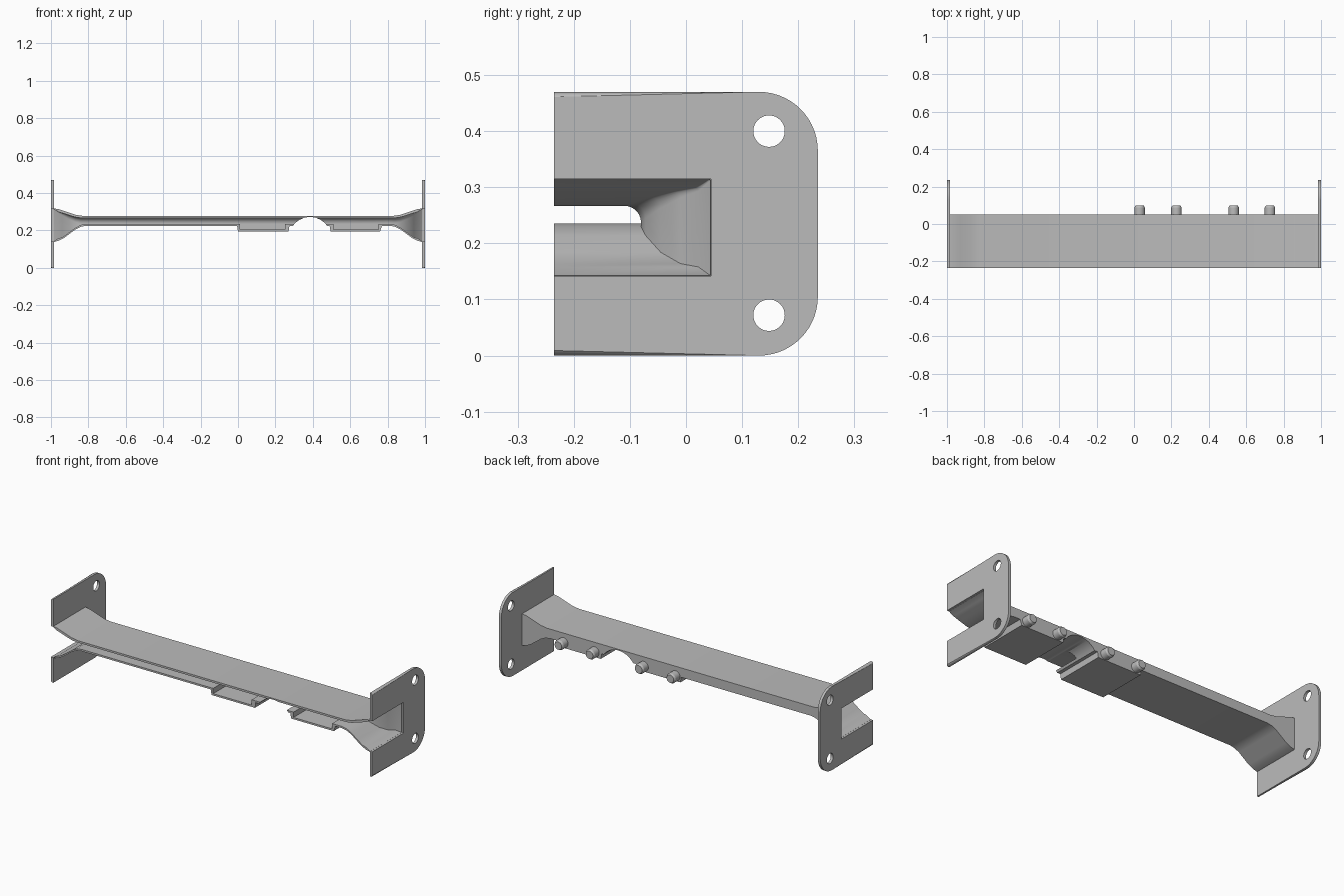
import bpy, bmesh, math
from mathutils import Matrix

cube = bpy.data.objects.get("Cube")
if cube:
    bpy.data.objects.remove(cube)

grey = bpy.data.materials.new("light_grey")
grey.use_nodes = True
COLOUR = (0.5, 0.5, 0.5, 1)
grey.diffuse_color = COLOUR
grey.node_tree.nodes["Principled BSDF"].inputs["Base Color"].default_value = COLOUR

FRONT, BACK = -0.235, 0.05


def make(name, bm, cutter=False):
    bmesh.ops.recalc_face_normals(bm, faces=bm.faces)
    mesh = bpy.data.meshes.new(name)
    bm.to_mesh(mesh)
    bm.free()
    mesh.materials.append(grey)
    ob = bpy.data.objects.new(name, mesh)
    bpy.context.collection.objects.link(ob)
    ob.hide_render = cutter
    return ob


def loft(sections):
    """Skin a row of matching closed sections and cap both ends."""
    bm = bmesh.new()
    rings = [[bm.verts.new(p) for p in s] for s in sections]
    n = len(rings[0])
    for a, b in zip(rings, rings[1:]):
        for i in range(n):
            j = (i + 1) % n
            bm.faces.new((a[i], a[j], b[j], b[i]))
    bm.faces.new(rings[0])
    bm.faces.new(rings[-1])
    return bm


def prism(points, y0, y1):
    return loft([[(x, y, z) for x, z in points] for y in (y0, y1)])


def cylinder(radius, depth, matrix):
    bm = bmesh.new()
    bmesh.ops.create_cone(bm, cap_ends=True, segments=48, radius1=radius,
                          radius2=radius, depth=depth, matrix=matrix)
    return bm


def cut(ob, cutters):
    """Subtract the cutters, bake the result and remove the cutters."""
    for c in cutters:
        mod = ob.modifiers.new("cut", "BOOLEAN")
        mod.operation, mod.solver, mod.object = "DIFFERENCE", "EXACT", c
    bpy.context.view_layer.update()
    deps = bpy.context.evaluated_depsgraph_get()
    mesh = bpy.data.meshes.new_from_object(ob.evaluated_get(deps))
    ob.modifiers.clear()
    ob.data = mesh
    for c in cutters:
        bpy.data.objects.remove(c)


def smooth(ob):
    bpy.ops.object.select_all(action="DESELECT")
    ob.select_set(True)
    bpy.context.view_layer.objects.active = ob
    bpy.ops.object.shade_smooth_by_angle(angle=math.radians(30))


# Duct body: flared outline with two shallow boxes below
top = [(0.988, 0.318), (0.96, 0.314), (0.93, 0.304), (0.87, 0.284), (0.83, 0.278)]
low = [(0.988, 0.138), (0.96, 0.145), (0.93, 0.16), (0.87, 0.205), (0.84, 0.22), (0.81, 0.225)]
boxes = [(-0.005, 0.225), (0, 0.195), (0.27, 0.195), (0.275, 0.225),
         (0.49, 0.225), (0.495, 0.195), (0.76, 0.195), (0.77, 0.225)]
outline = ([(-x, z) for x, z in top] + top[::-1] + low
           + boxes[::-1] + [(-x, z) for x, z in low[::-1]])
body = make("duct_body", prism(outline, FRONT, BACK))

# Cavity: open at the front and ends, narrowing towards the middle
# (x, back y, bottom z, top z, fillet radius)
stations = [(1.0, 0.046, 0.141, 0.316, 0.001), (0.984, 0.043, 0.143, 0.314, 0.002),
            (0.96, 0.022, 0.158, 0.299, 0.006), (0.94, -0.01, 0.164, 0.293, 0.012),
            (0.91, -0.045, 0.184, 0.283, 0.02), (0.87, -0.072, 0.214, 0.271, 0.026),
            (0.84, -0.08, 0.23, 0.267, 0.03), (0.81, -0.08, 0.235, 0.267, 0.03)]


def cavity_section(x, yb, zb, zt, r):
    arc = [(x, yb - r + r * math.sin(a), zt - r + r * math.cos(a))
           for a in (math.pi / 2 * i / 6 for i in range(7))]
    return [(x, -0.3, zb), (x, -0.3, zt)] + arc + [(x, yb, zb)]


full = [(-s[0],) + s[1:] for s in stations] + stations[::-1]
cutters = [make("cavity_cutter", loft([cavity_section(*s) for s in full]), True)]

# Pockets inside the boxes, and the arch across the underside
for x0, x1 in ((0.01, 0.25), (0.51, 0.75)):
    rect = [(x0, 0.205), (x1, 0.205), (x1, 0.245), (x0, 0.245)]
    cutters.append(make("pocket_cutter", prism(rect, -0.3, -0.085), True))
along_y = Matrix.Rotation(math.pi / 2, 4, "X")
cutters.append(make("arch_cutter", cylinder(
    0.1126, 1, Matrix.Translation((0.385, 0, 0.159)) @ along_y), True))
cut(body, cutters)
smooth(body)

# End flanges: C-shaped plates with rounded back corners and bolt holes
R, H, Y = 0.105, 0.47, 0.235
corner = [(Y - R + R * math.sin(a), R - R * math.cos(a))
          for a in (math.pi / 2 * i / 14 for i in range(15))]
plate = ([(FRONT, 0)] + corner + [(y, H - z) for y, z in corner[::-1]]
         + [(FRONT, H), (FRONT, 0.315), (0.045, 0.315), (0.045, 0.142), (FRONT, 0.142)])
for side, label in ((1, "left"), (-1, "right")):
    bm = loft([[(side * x, y, z) for y, z in plate] for x in (0.985, 1.0)])
    rim = []
    for e in bm.edges:
        a, b = (v.co for v in e.verts)
        mid = (a + b) / 2
        outer = mid.y > 0.1 or mid.z < 0.001 or mid.z > H - 0.001
        if outer and min(abs(a.x), abs(b.x)) > 0.995:
            rim.append(e)
    bmesh.ops.bevel(bm, geom=rim, offset=0.009, segments=4, profile=0.5, affect="EDGES")
    flange = make(label + "_flange", bm)
    along_x = Matrix.Rotation(math.pi / 2, 4, "Y")
    cut(flange, [make("hole_cutter", cylinder(
        0.028, 0.2, Matrix.Translation((side, 0.148, z)) @ along_x), True)
        for z in (0.072, 0.4)])
    smooth(flange)

# Locating pegs on the back, with chamfered tips
for i, x in enumerate((0.03, 0.227, 0.533, 0.727)):
    rings = [(0.04, 0.028), (0.088, 0.028), (0.098, 0.022)]
    angles = [math.tau * k / 32 for k in range(32)]
    peg = make(f"peg_{i + 1}", loft([[(x + r * math.cos(a), y, 0.225 + r * math.sin(a))
                                      for a in angles] for y, r in rings]))
    smooth(peg)
